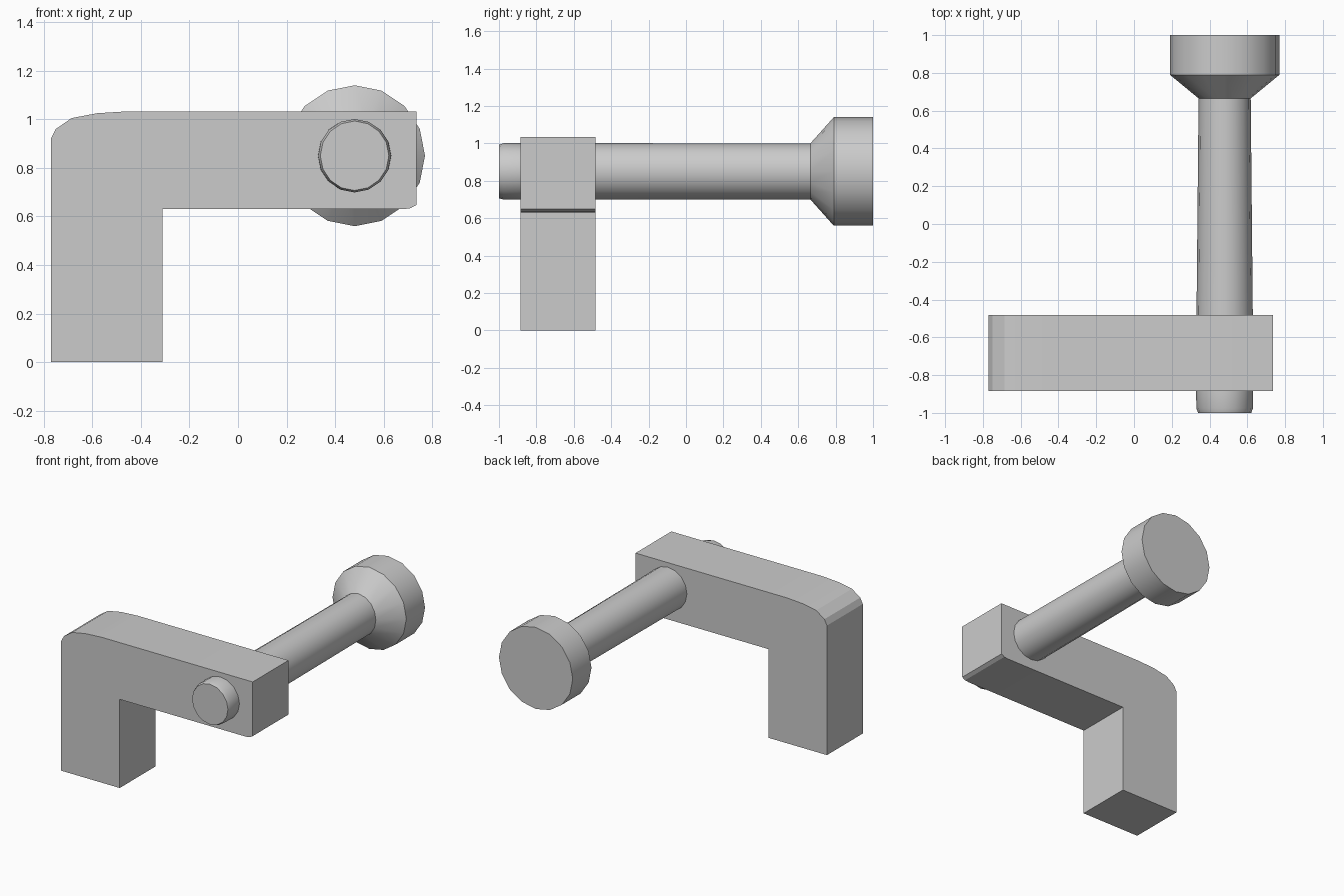
import bpy, math

if "Cube" in bpy.data.objects:
    bpy.data.objects.remove(bpy.data.objects["Cube"])

AXIS_X, AXIS_Z, SIDES = 0.48, 0.85, 16


def make_object(name, verts, faces, angle):
    mesh = bpy.data.meshes.new(name)
    mesh.from_pydata(verts, [], faces)
    obj = bpy.data.objects.new(name, mesh)
    bpy.context.collection.objects.link(obj)
    bpy.ops.object.select_all(action='DESELECT')
    obj.select_set(True)
    bpy.context.view_layer.objects.active = obj
    bpy.ops.object.mode_set(mode='EDIT')
    bpy.ops.mesh.select_all(action='SELECT')
    bpy.ops.mesh.normals_make_consistent(inside=False)
    bpy.ops.object.mode_set(mode='OBJECT')
    bpy.ops.object.shade_smooth_by_angle(angle=math.radians(angle))
    return obj


def bridge(rings, n):
    """Faces joining successive rings of n vertices, capped at both ends."""
    faces = [[r * n + i, r * n + (i + 1) % n, (r + 1) * n + (i + 1) % n, (r + 1) * n + i]
             for r in range(rings - 1) for i in range(n)]
    return faces + [list(range(n)), list(range((rings - 1) * n, rings * n))]


# Bent bracket: side profile (x, z) extruded along y
profile = [(-0.77, 0), (-0.31, 0), (-0.31, 0.63), (0.68, 0.63), (0.71, 0.634),
           (0.735, 0.648), (0.735, 1.033), (-0.45, 1.033), (-0.58, 1.025),
           (-0.685, 1.005), (-0.75, 0.96), (-0.77, 0.92)]
verts = [(x, y, z) for y in (-0.885, -0.483) for x, z in profile]
make_object("bracket", verts, bridge(2, len(profile)), 20)


# Pin with flared head: rings of (y, x radius, z radius)
rings = [(-1.0, 0.141, 0.143), (-0.975, 0.150, 0.151), (-0.885, 0.151, 0.151),
         (-0.483, 0.149, 0.151), (0.665, 0.138, 0.150),
         (0.79, 0.29, 0.29), (1.0, 0.29, 0.29)]
verts = []
for y, rx, rz in rings:
    for i in range(SIDES):
        a = math.tau * i / SIDES
        verts.append((AXIS_X + rx * math.cos(a), y, AXIS_Z + rz * math.sin(a)))
make_object("pin", verts, bridge(len(rings), SIDES), 30)
